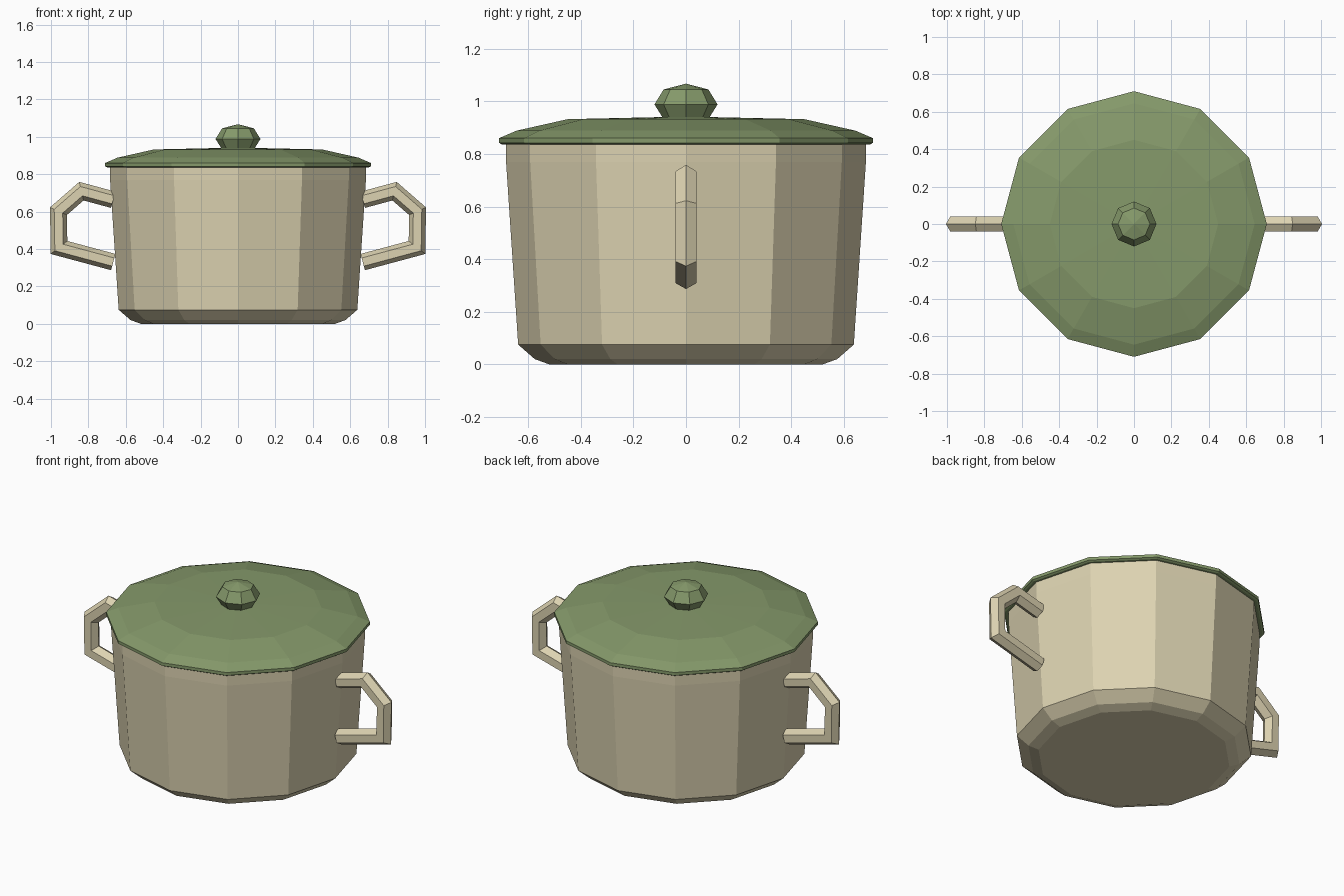
import bpy, bmesh, math
from mathutils import Vector

if "Cube" in bpy.data.objects:
    bpy.data.objects.remove(bpy.data.objects["Cube"])


def material(name, rgb):
    m = bpy.data.materials.new(name)
    m.diffuse_color = (*rgb, 1)
    m.use_nodes = True
    m.node_tree.nodes["Principled BSDF"].inputs["Base Color"].default_value = m.diffuse_color
    return m


CREAM = material("cream enamel", (0.72, 0.65, 0.44))
GREEN = material("green enamel", (0.235, 0.32, 0.145))


def finish(name, bm, mat):
    bmesh.ops.recalc_face_normals(bm, faces=bm.faces)
    mesh = bpy.data.meshes.new(name)
    bm.to_mesh(mesh)
    bm.free()
    mesh.materials.append(mat)
    ob = bpy.data.objects.new(name, mesh)
    bpy.context.collection.objects.link(ob)
    return ob


def skin(bm, rings):
    """Bridge consecutive rings of vertices with quads."""
    n = len(rings[0])
    for a, b in zip(rings, rings[1:]):
        for i in range(n):
            j = (i + 1) % n
            bm.faces.new((a[i], a[j], b[j], b[i]))


def turned(name, profile, sides, mat, apex=None):
    """Faceted solid of revolution from (radius, z) points."""
    bm = bmesh.new()
    rings = []
    for r, z in profile:
        rings.append([bm.verts.new((r * math.cos(math.tau * i / sides),
                                    r * math.sin(math.tau * i / sides), z))
                      for i in range(sides)])
    skin(bm, rings)
    bm.faces.new(rings[0])
    if apex is None:
        bm.faces.new(rings[-1])
    else:
        tip = bm.verts.new((0, 0, apex))
        for i in range(sides):
            bm.faces.new((rings[-1][i], rings[-1][(i + 1) % sides], tip))
    return finish(name, bm, mat)


def handle(name, side):
    """Hexagonal bar swept along a mitred path in the xz plane."""
    path = [Vector(p) for p in
            ((0.667, 0.663), (0.837, 0.709), (0.960, 0.602),
             (0.957, 0.408), (0.667, 0.330))]
    radius = 0.045
    bm = bmesh.new()
    rings = []
    for k, p in enumerate(path):
        d_in = (p - path[k - 1]).normalized() if k else None
        d_out = (path[k + 1] - p).normalized() if k < len(path) - 1 else None
        d_in, d_out = d_in or d_out, d_out or d_in
        n1, n2 = Vector((-d_in.y, d_in.x)), Vector((-d_out.y, d_out.x))
        n = (n1 + n2).normalized()
        n /= n.dot(n1)
        ring = []
        for i in range(6):
            a = math.tau * i / 6
            q = p + n * radius * math.cos(a)
            ring.append(bm.verts.new((side * q.x, radius * math.sin(a), q.y)))
        rings.append(ring)
    skin(bm, rings)
    bm.faces.new(rings[0])
    bm.faces.new(rings[-1])
    return finish(name, bm, CREAM)


# Pot body with a chamfered base
turned("pot_body", [(0.52, 0.0), (0.575, 0.02), (0.638, 0.075),
                    (0.684, 0.77), (0.685, 0.84)], 12, CREAM)

# Domed lid with a thin rim
turned("lid", [(0.70, 0.836), (0.71, 0.842), (0.71, 0.86), (0.645, 0.888),
               (0.45, 0.932)], 12, GREEN, apex=0.942)

# Squashed ball knob
turned("lid_knob", [(0.085, 0.932), (0.12, 0.988), (0.085, 1.045)],
       8, GREEN, apex=1.067)

# Side handles
handle("right_handle", 1)
handle("left_handle", -1)
